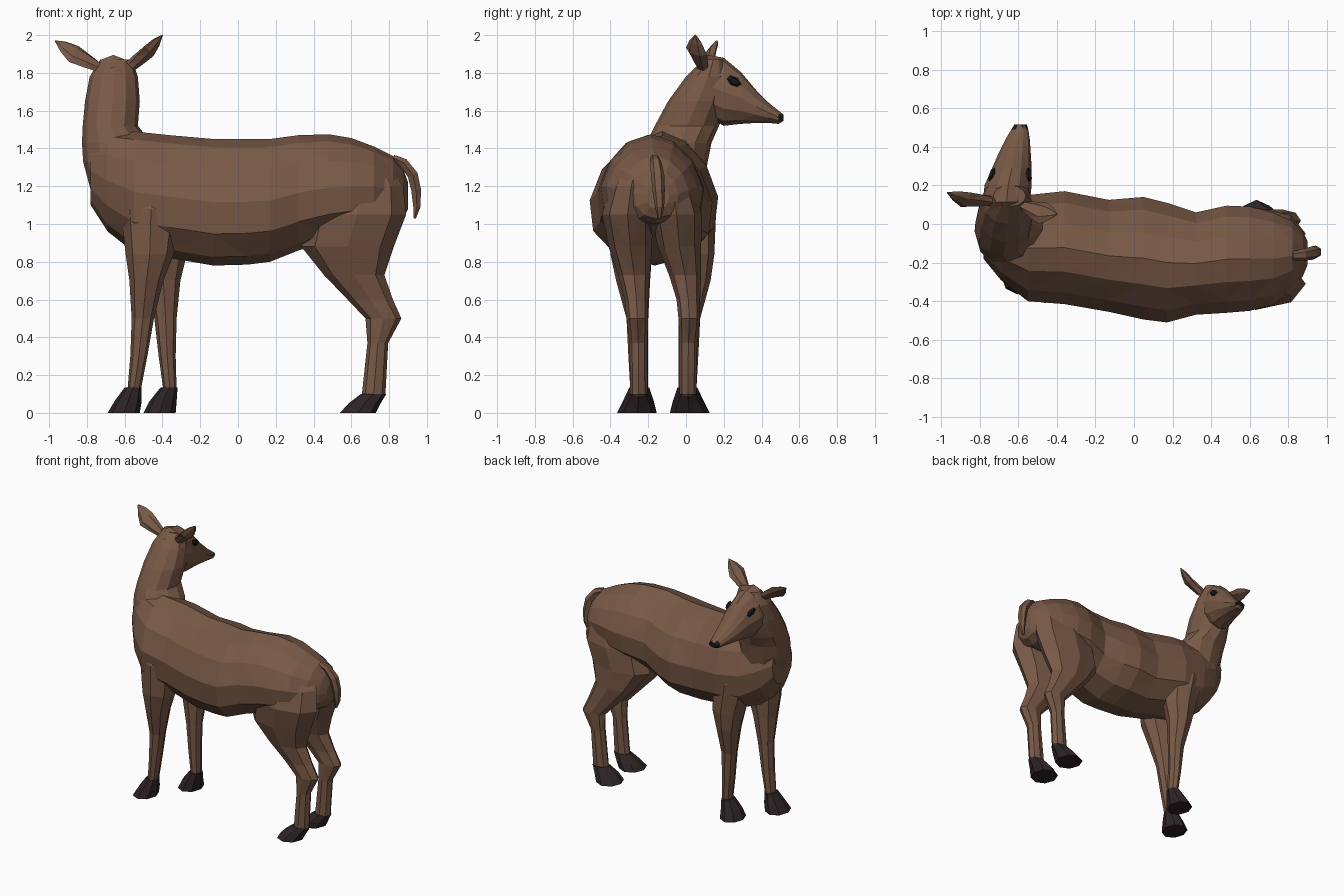
import bpy, bmesh, math
from mathutils import Vector as V


def material(name, rgb):
    m = bpy.data.materials.new(name)
    m.diffuse_color = (*rgb, 1)
    return m


BROWN = material("brown_coat", (0.19, 0.10, 0.062))
HOOF = material("dark_hoof", (0.026, 0.017, 0.019))
BLACK = material("black_eye_nose", (0.010, 0.009, 0.011))


def loft(name, rings, n=8, mats=(BROWN,), egg=0.0, rule=None):
    """Skin rings of (centre, half axis u, half axis v); egg narrows the +v side."""
    bm = bmesh.new()
    loops = []
    for c, u, v in rings:
        loop = []
        for i in range(n):
            a = 2 * math.pi * i / n
            s = math.sin(a)
            loop.append(bm.verts.new(c + u * math.cos(a) * (1 - egg * s) + v * s))
        loops.append(loop)
    for a, b in zip(loops, loops[1:]):
        for i in range(n):
            j = (i + 1) % n
            bm.faces.new((a[i], a[j], b[j], b[i]))
    bm.faces.new(loops[0])
    bm.faces.new(loops[-1])
    bmesh.ops.recalc_face_normals(bm, faces=bm.faces)
    # facet into triangles for the low-poly look
    bmesh.ops.triangulate(bm, faces=bm.faces[:])
    if rule:
        for f in bm.faces:
            f.material_index = rule(f.calc_center_median())
    me = bpy.data.meshes.new(name)
    bm.to_mesh(me)
    bm.free()
    for m in mats:
        me.materials.append(m)
    ob = bpy.data.objects.new(name, me)
    bpy.context.collection.objects.link(ob)
    return ob


def x_ring(x, y0, y1, z0, z1):
    return (V((x, (y0 + y1) / 2, (z0 + z1) / 2)), V((0, (y1 - y0) / 2, 0)), V((0, 0, (z1 - z0) / 2)))


def y_ring(y, x0, x1, z0, z1):
    return (V(((x0 + x1) / 2, y, (z0 + z1) / 2)), V(((x1 - x0) / 2, 0, 0)), V((0, 0, (z1 - z0) / 2)))


def z_ring(z, x0, x1, y0, y1):
    return (V(((x0 + x1) / 2, (y0 + y1) / 2, z)), V(((x1 - x0) / 2, 0, 0)), V((0, (y1 - y0) / 2, 0)))


# Torso, chest to rump
torso = [(-.78, -.18, .06, 1.10, 1.46), (-.69, -.29, .11, .96, 1.50), (-.55, -.40, .15, .85, 1.49),
         (-.36, -.415, .17, .82, 1.47), (-.13, -.455, .125, .78, 1.45), (.05, -.495, .14, .785, 1.45),
         (.17, -.51, .11, .80, 1.45), (.32, -.47, .06, .86, 1.47), (.48, -.46, .095, .91, 1.475),
         (.60, -.45, .09, .94, 1.455), (.72, -.42, .06, .99, 1.41), (.82, -.345, .015, 1.0, 1.36),
         (.875, -.27, -.04, 1.03, 1.29), (.90, -.21, -.09, 1.08, 1.22)]
loft("torso", [x_ring(*r) for r in torso], 12, egg=0.17)

# Neck, rising and leaning toward the turned head
neck = [(1.02, -.69, -.50, -.24, .04), (1.18, -.78, -.46, -.25, .09), (1.33, -.82, -.45, -.23, .115),
        (1.43, -.826, -.46, -.21, .135), (1.52, -.822, -.53, -.165, .175), (1.65, -.81, -.52, -.095, .22),
        (1.78, -.785, -.53, .0, .24), (1.87, -.73, -.56, .09, .20)]
loft("neck", [z_ring(*r) for r in neck], 12)

# Head with a dark nose tip
head = [(.05, -.74, -.58, 1.68, 1.83), (.115, -.78, -.54, 1.57, 1.895), (.20, -.775, -.53, 1.52, 1.88),
        (.29, -.735, -.53, 1.53, 1.805), (.37, -.70, -.535, 1.535, 1.71), (.44, -.665, -.54, 1.535, 1.64),
        (.49, -.635, -.548, 1.53, 1.60), (.515, -.62, -.555, 1.545, 1.58)]
loft("head", [y_ring(*r) for r in head], 12, (BROWN, BLACK), 0.08,
     lambda c: int(c.y > .513 or c.y > .49 and 1.545 < c.z < 1.585))

# Eyes, thin almond shapes laid on both sides of the head
for name, x, turn in (("eye_left", -.736, -.35), ("eye_right", -.545, .08)):
    side = V((math.cos(turn), math.sin(turn), 0))
    along = V((-side.y, side.x, -.35))
    c = V((x, .255, 1.755))
    loft(name, [(c - side * .014, along * .022, V((0, 0, .017))),
                (c, along * .038, V((0, 0, .029))),
                (c + side * .014, along * .022, V((0, 0, .017)))], 6, (BLACK,))


# Ears, leaf shaped: base, middle, tip
def ear(name, base, mid, tip, wide, deep):
    base, mid, tip, wide = V(base), V(mid), V(tip), V(wide)
    thick = (tip - base).cross(wide).normalized() * deep
    loft(name, [(base, wide * .5, thick * 1.1),
                (base.lerp(mid, .45), wide * .75, thick * 1.1),
                (mid, wide, thick),
                (mid.lerp(tip, .55), wide * .62, thick * .7),
                (tip, wide * .06, thick * .1)], 6)


ear("ear_left", (-.74, .12, 1.83), (-.87, .125, 1.90), (-.968, .163, 1.97), (.025, .038, .042), .022)
ear("ear_right", (-.57, .09, 1.835), (-.472, .055, 1.915), (-.40, .05, 2.0), (.022, .055, -.018), .028)

# Tail, drooping
path = [(.82, -.165, 1.35, .02), (.875, -.16, 1.325, .028), (.925, -.15, 1.26, .032),
        (.943, -.145, 1.18, .030), (.947, -.14, 1.09, .022), (.935, -.14, 1.03, .008)]
rings = []
for i, (x, y, z, r) in enumerate(path):
    a, b = path[max(i - 1, 0)], path[min(i + 1, len(path) - 1)]
    d = V((b[0] - a[0], 0, b[2] - a[2])).normalized()
    rings.append((V((x, y, z)), V((0, r * 1.1, 0)), V((-d.z, 0, d.x)) * r))
loft("tail", rings, 6)

# Legs: z, x0, x1, y0, y1, x step of the far leg, mirror plane y
front_leg = [(1.32, -.55, -.42, -.28, -.16, 0, -.125), (1.08, -.62, -.30, -.41, -.16, .02, -.125),
             (.84, -.595, -.34, -.40, -.18, .07, -.125), (.70, -.575, -.395, -.37, -.19, .09, -.12),
             (.50, -.563, -.445, -.315, -.20, .12, -.12), (.30, -.57, -.48, -.305, -.20, .15, -.12),
             (.12, -.585, -.515, -.295, -.20, .19, -.12)]
hind_leg = [(1.36, .52, .76, -.31, -.19, 0, -.18), (1.2, .42, .875, -.40, -.18, 0, -.18),
            (1.05, .37, .89, -.445, -.175, 0, -.18),
            (.88, .335, .825, -.41, -.18, 0, -.165), (.73, .455, .775, -.36, -.19, 0, -.14),
            (.60, .58, .82, -.325, -.20, 0, -.125), (.50, .675, .865, -.315, -.20, 0, -.12),
            (.37, .685, .795, -.30, -.205, 0, -.12), (.09, .655, .78, -.295, -.205, 0, -.12)]
# Hooves: widening to a flat sole with the toe toward -x
front_hoof = [(.135, -.60, -.51, -.30, -.195, .19, -.12), (.06, -.655, -.51, -.335, -.17, .185, -.12),
              (0, -.69, -.52, -.365, -.155, .19, -.12)]
hind_hoof = [(.10, .65, .785, -.30, -.20, 0, -.12), (.05, .585, .755, -.335, -.17, 0, -.12),
             (0, .54, .73, -.365, -.155, 0, -.12)]

for name, rows, mat in (("front_leg", front_leg, BROWN), ("hind_leg", hind_leg, BROWN),
                        ("front_hoof", front_hoof, HOOF), ("hind_hoof", hind_hoof, HOOF)):
    loft(name + "_near", [z_ring(*r[:5]) for r in rows], 8, (mat,))
    loft(name + "_far", [z_ring(z, x0 + dx, x1 + dx, 2 * c - y1, 2 * c - y0)
                         for z, x0, x1, y0, y1, dx, c in rows], 8, (mat,))
